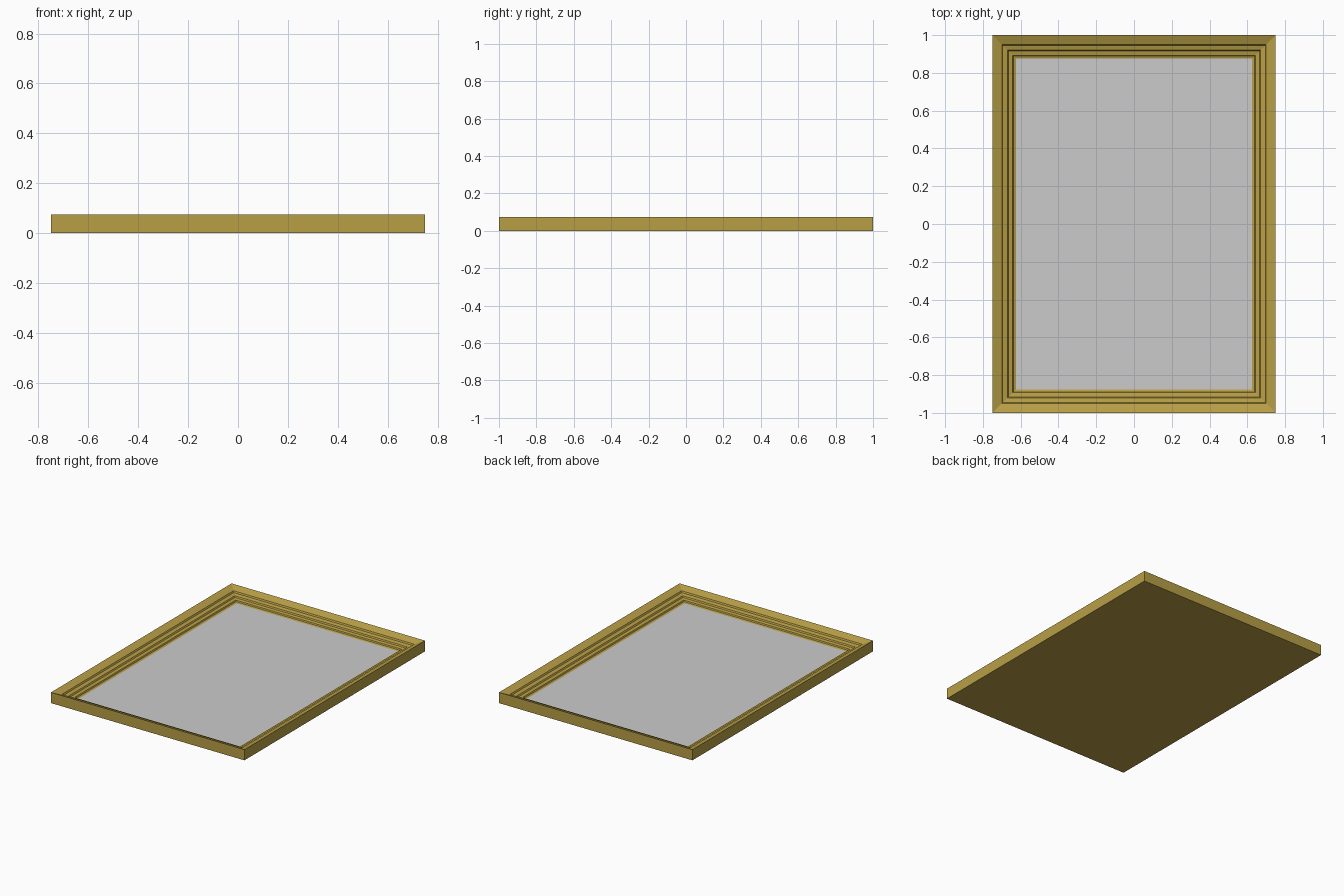
import bpy, bmesh

if "Cube" in bpy.data.objects:
    bpy.data.objects.remove(bpy.data.objects["Cube"])

HX, HY = 0.75, 1.0

# Moulding section: (inset from outer edge, height)
PROFILE = [(0.0, 0.0), (0.0, 0.075), (0.05, 0.056), (0.055, 0.046),
           (0.08, 0.040), (0.085, 0.031), (0.107, 0.027), (0.111, 0.019),
           (0.125, 0.015)]


def ring(bm, inset, z):
    x, y = HX - inset, HY - inset
    return [bm.verts.new(p) for p in ((-x, -y, z), (x, -y, z), (x, y, z), (-x, y, z))]


def finish(bm, name):
    mesh = bpy.data.meshes.new(name)
    bm.to_mesh(mesh)
    bm.free()
    obj = bpy.data.objects.new(name, mesh)
    bpy.context.collection.objects.link(obj)
    return obj


# Wooden frame: mitred moulding with closed back
bm = bmesh.new()
rings = [ring(bm, i, z) for i, z in PROFILE]
bm.faces.new(rings[0][::-1])
for a, b in zip(rings, rings[1:]):
    for k in range(4):
        n = (k + 1) % 4
        bm.faces.new((a[k], a[n], b[n], b[k]))
frame = finish(bm, "frame")
wood = bpy.data.materials.new("wood")
wood.diffuse_color = (0.48, 0.345, 0.06, 1)
wood.use_nodes = True
wood.node_tree.nodes["Principled BSDF"].inputs["Base Color"].default_value = wood.diffuse_color
frame.data.materials.append(wood)

# Grey picture panel
bm = bmesh.new()
bm.faces.new(ring(bm, *PROFILE[-1]))
finish(bm, "picture_panel")
